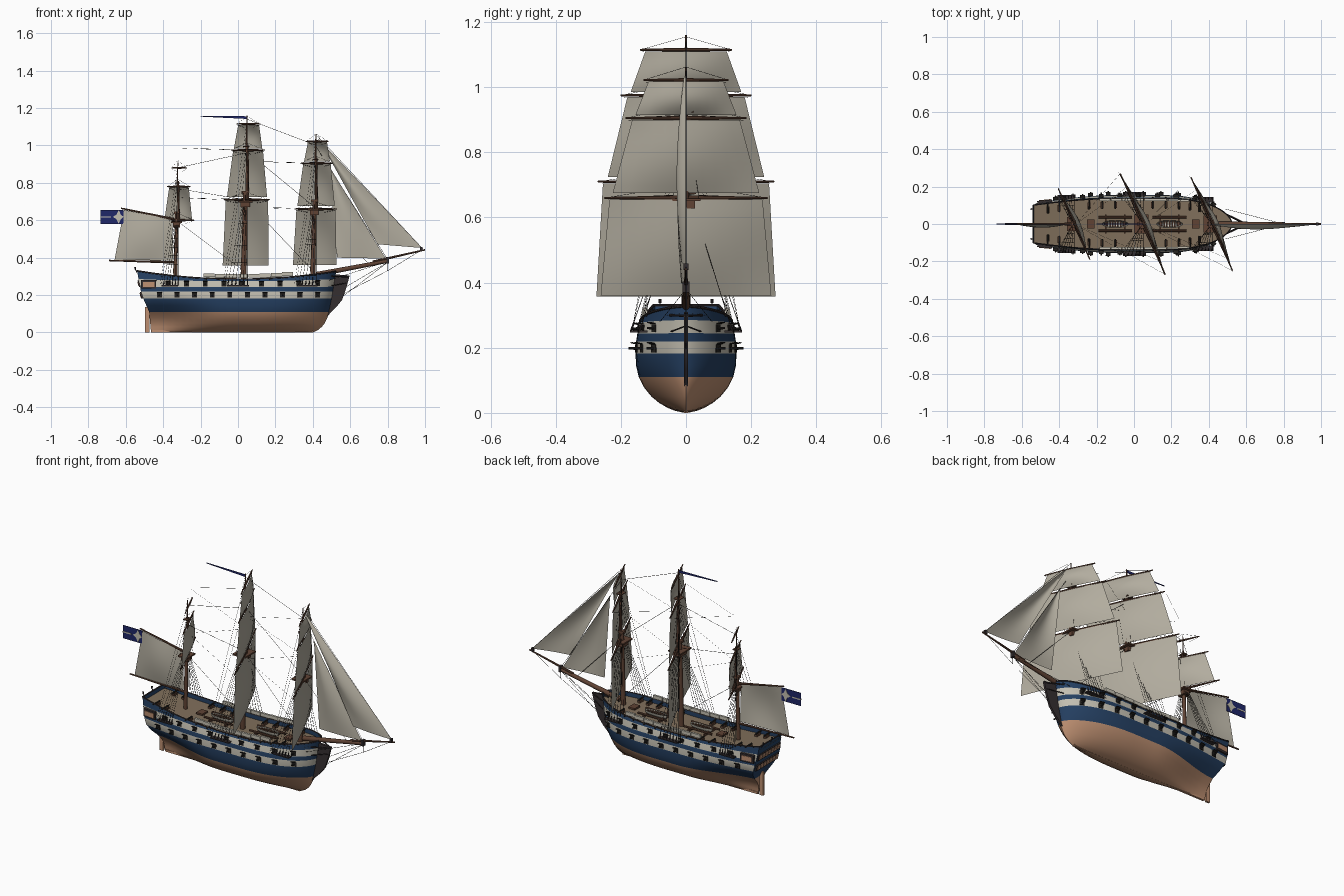
import bpy, bmesh, math
from mathutils import Vector as V, Matrix as M

if "Cube" in bpy.data.objects:
    bpy.data.objects.remove(bpy.data.objects["Cube"])

def mat(name, r, g, b):
    m = bpy.data.materials.new(name)
    m.diffuse_color = (r, g, b, 1)
    m.use_nodes = True
    m.node_tree.nodes["Principled BSDF"].inputs["Base Color"].default_value = m.diffuse_color
    return m

COPPER = mat("copper", .51, .275, .165)
BLUE = mat("hull blue", .018, .05, .12)
WHITE = mat("stripe white", .55, .52, .44)
SAIL = mat("sailcloth", .445, .415, .345)
DECK = mat("deck tan", .215, .158, .104)
WOOD = mat("mast brown", .115, .055, .034)
DARK = mat("black", .018, .016, .014)
BEAK = mat("dark timber", .036, .028, .03)
FLAG = mat("flag blue", .014, .02, .14)

class Part:
    """Collects simple shapes into one mesh object."""
    def __init__(self):
        self.bm = bmesh.new()
    def rod(self, p, q, r, r2=None, n=8):
        p, q = V(p), V(q)
        mx = M.Translation((p + q) / 2) @ (q - p).to_track_quat('Z', 'Y').to_matrix().to_4x4()
        bmesh.ops.create_cone(self.bm, cap_ends=True, segments=n, radius1=r,
                              radius2=r if r2 is None else r2, depth=(q - p).length, matrix=mx)
    def box(self, c, s, rz=0, rx=0, ry=0):
        mx = (M.Translation(c) @ M.Rotation(rz, 4, 'Z') @ M.Rotation(ry, 4, 'Y')
              @ M.Rotation(rx, 4, 'X') @ M.Diagonal((*s, 1)))
        bmesh.ops.create_cube(self.bm, size=1, matrix=mx)
    def plate(self, pts, half):
        """Outline in the x-z plane, extruded along y."""
        a = [self.bm.verts.new((x, -half, z)) for x, z in pts]
        b = [self.bm.verts.new((x, half, z)) for x, z in pts]
        self.bm.faces.new(a)
        self.bm.faces.new(b[::-1])
        for i in range(len(a)):
            self.bm.faces.new((a[i - 1], b[i - 1], b[i], a[i]))
    def grid(self, rows, close=False):
        vs = [[self.bm.verts.new(p) for p in r] for r in rows]
        n = len(vs[0])
        for j in range(len(vs) - 1):
            for i in range(n if close else n - 1):
                k = (i + 1) % n
                f = self.bm.faces.new((vs[j][i], vs[j][k], vs[j + 1][k], vs[j + 1][i]))
                f.material_index = j
    def done(self, name, *mats):
        bmesh.ops.recalc_face_normals(self.bm, faces=self.bm.faces)
        for f in self.bm.faces:
            f.material_index = f.material_index if len(mats) > 1 else 0
        me = bpy.data.meshes.new(name)
        self.bm.to_mesh(me)
        for m in mats:
            me.materials.append(m)
        me.shade_smooth()
        me.set_sharp_from_angle(angle=.6)
        ob = bpy.data.objects.new(name, me)
        bpy.context.collection.objects.link(ob)

def lerp(z, pts):
    for (a, u), (b, v) in zip(pts, pts[1:]):
        if z <= b:
            return u + (v - u) * max(0, (z - a) / (b - a))
    return pts[-1][1]

def smooth(t):
    t = min(1, max(0, t))
    return t * t * (3 - 2 * t)

# Hull shape: stern and bow profile, section and plan
def ends(z):
    return (lerp(z, [(0, -.465), (.11, -.475), (.2, -.515), (.33, -.54)]),
            lerp(z, [(0, .40), (.02, .44), (.06, .472), (.11, .487), (.2, .505), (.33, .525)]))

def breadth(t, z):
    b = .155 * math.sin(math.pi / 2 * min(1, z / .17) ** .6) - .02 * smooth((z - .19) / .16)
    w = smooth((z - .03) / .17)
    aft = w * (.74 + .26 * math.sin(math.pi / 2 * min(1, t / .4))) + (1 - w) * (.05 + .95 * smooth(t / .45))
    q = max(0, (t - .6) / .4)
    fore = w * max(0, 1 - q ** 3) ** .6 + (1 - w) * max(0, 1 - q ** 2.2) ** .8
    return max(.004, b) * aft * fore

def hull(t, z):
    a, b = ends(z)
    x = a + (b - a) * t
    drop = .045 * (1 - (x / .54) ** 2) * (max(0, z - .11) / .22) ** 6
    return V((x, breadth(t, z), z - drop))

def at_x(x, z):
    a, b = ends(z)
    return hull((x - a) / (b - a), z)

N = 36
T = [1 - (1 - i / N) ** 1.6 for i in range(N + 1)]
LEVELS = [0, .006, .015, .03, .05, .08, .11, .145, .183, .22, .245, .286, .305, .33]
flip = lambda p: V((p.x, -p.y, p.z))
h = Part()
h.grid([[hull(t, z) for t in T] + [flip(hull(t, z)) for t in T[-2::-1]] for z in LEVELS], True)
for f in h.bm.faces:  # colour bands by strake, stern stays blue
    j = f.material_index
    f.normal_update()
    transom = abs(f.normal.x) > .8 and f.calc_center_median().x < 0
    f.material_index = 0 if j < 6 else 2 if j in (8, 10) and not transom else 1
h.done("hull", COPPER, BLUE, WHITE)

k = Part()
k.box((-.03, 0, .006), (.86, .012, .012))
k.box((-.485, 0, .068), (.022, .012, .136))
k.done("keel_and_rudder", COPPER)

# Deck, rails and hammock nettings
d = Part()
top = [hull(t, .33) for t in T]
d.grid([[V((p.x * .995, s * breadth(t, .31), p.z - .022)) for t, p in zip(T, top)] for s in (1, -1)])
d.done("deck", DECK)
rail, inner, net = Part(), Part(), Part()
for s in (1, -1):
    pts = [V((p.x, s * p.y, p.z)) for p in top]
    for p, q in zip(pts, pts[1:]):
        rail.rod(p, q, .004, n=6)
    inner.grid([[V((p.x * .988, p.y * .95, p.z - dz)) for p in pts] for dz in (0, .024)])
    for i in range(8):
        p = at_x(-.155 + i * .06, .33)
        net.box((p.x, s * (p.y - .006), p.z + .017), (.058, .012, .02))
rail.rod(top[0], flip(top[0]), .004)
rail.done("rail", BEAK)
inner.done("bulwark_lining", BLUE)
net.done("hammock_nettings", WHITE)

# Gun ports, lids and guns on both sides, plus deck guns
port, gun, carriage = Part(), Part(), Part()
for z, xs in ((.2, [-.42 + .094 * i for i in range(10)]), (.264, [-.375 + .1 * i for i in range(9)])):
    for x in xs:
        p, q = at_x(x, z), at_x(x + .01, z)
        ang = math.atan2(q.y - p.y, .01)
        for s in (1, -1):
            port.box((x, s * p.y, p.z - .002), (.026, .005, .024), s * ang)
            port.box((x, s * (p.y + .008), p.z + .014), (.026, .016, .003), s * ang, s * .25)
            gun.rod((x, s * p.y, p.z - .002), (x, s * (p.y + .022), p.z - .001), .0045, .0035)
for x in [-.46, -.4, -.24, -.17, -.1, .1, .17, .24, .3, .35]:
    p = at_x(x, .33)
    for s in (1, -1):
        carriage.box((x, s * (p.y - .034), p.z - .016), (.016, .034, .012))
        gun.rod((x, s * (p.y - .055), p.z - .006), (x, s * (p.y + .008), p.z - .004), .005, .0035)
port.done("gun_ports", DARK)
gun.done("guns", DARK)
carriage.done("gun_carriages", WOOD)

# Stern windows, quarter galleries, lanterns
win, frame = Part(), Part()
for z in (.2, .262):
    frame.box((ends(z)[0], 0, z), (.012, .2, .036), ry=-.2)
    for i in range(-3, 4):
        win.box((ends(z)[0] - .005, i * .027, z), (.008, .019, .024), ry=-.2)
for s in (1, -1):
    p = at_x(-.475, .26)
    frame.box((-.477, s * p.y, .257), (.08, .022, .046), s * .1)
    win.box((-.477, s * (p.y + .009), .257), (.062, .01, .026), s * .1)
for y in (-.08, 0, .08):
    frame.rod((-.54, y, .32), (-.55, y, .34), .002)
    frame.rod((-.55, y, .337), (-.55, y, .35), .004, .005)
frame.done("stern_gallery", BEAK)
win.done("stern_windows", COPPER)

# Beakhead with head rails
b = Part()
b.plate([(.46, .06), (.49, .1), (.525, .135), (.557, .175), (.58, .24), (.597, .305), (.5, .312), (.46, .2)], .006)
for s in (1, -1):
    b.rod((.5, s * .05, .3), (.59, s * .006, .298), .0035)
    b.rod((.5, s * .045, .25), (.58, s * .006, .265), .0025)
b.done("beakhead", BEAK)

# Boats, hatches and spare spars on the waist
boat, fit = Part(), Part()
for cx in (-.1, .19):
    ring = [2 * math.pi * (i + .5) / 20 for i in range(20)]
    boat.grid([[V((cx + .07 * math.cos(u) * (.8 + .2 * math.cos(a)), .02 * math.sin(u) * math.cos(a),
                   .298 - .024 * math.sin(a))) for u in ring] for a in (0, .4, .8, 1.2, 1.5)], True)
    for i in range(-4, 5):
        fit.box((cx + i * .014, 0, .293), (.008, .036 - .0015 * i * i, .004))
    for s in (1, -1):
        fit.rod((cx - .09, s * .036, .285), (cx + .09, s * .036, .285), .006)
        fit.box((cx + s * .05, 0, .275), (.008, .1, .014))
boat.done("boats", WHITE)
fit.box((-.23, 0, .285), (.04, .05, .01))
fit.box((.33, 0, .29), (.04, .05, .01))
fit.done("deck_fittings", WOOD)

# Masts, yards, square sails and standing rigging
D, NRM = V((-.407, .914, 0)), V((.914, .407, 0))
mast, yard, tops, chan, rope, sail = (Part() for _ in range(6))

def sheet(a, b, c, e, belly, n=10):
    """Curved sail: a-b is the head, c-e the foot."""
    a, b, c, e = V(a), V(b), V(c), V(e)
    sail.grid([[a.lerp(b, i / n).lerp(c.lerp(e, i / n), j / n)
                + V(belly) * math.sin(math.pi * i / n) * math.sin(math.pi * (.08 + .84 * j / n))
                for i in range(n + 1)] for j in range(n + 1)])

line = lambda p, q, r=.0008: rope.rod(p, q, r, n=4)
# base x, lower top z, head z, scale, yards (z, half span), sails (z top, half, z foot, half)
MASTS = [
    (.40, .655, 1.06, .9, [(.66, .25), (.905, .185), (1.022, .13)],
     [(.655, .235, .36, .262), (.9, .165, .675, .225), (1.018, .115, .915, .155)]),
    (.03, .70, 1.16, 1, [(.71, .27), (.975, .2), (1.115, .14)],
     [(.705, .255, .357, .275), (.97, .18, .725, .24), (1.11, .125, .985, .17)]),
    (-.335, .59, .91, .75, [(.60, .19), (.78, .135), (.88, .09)],
     [(.775, .118, .605, .165)])]
for bx, zt, zh, sc, yards, sails in MASTS:
    at = lambda z: V((bx + .022 * (z - .3), 0, z))
    mast.rod(at(.2), at(zt + .05), .015 * sc, .012 * sc, 12)
    zm = yards[1][0]
    mast.rod(at(zt - .02) + V((.012, 0, 0)), at(zm + .03) + V((.004, 0, 0)), .010 * sc, .007 * sc)
    mast.rod(at(zm - .01), at(zh), .006 * sc, .003 * sc)
    tops.box(at(zt), (.08 * sc, .1 * sc, .008))
    tops.box(at(zt - .016), (.05 * sc, .06 * sc, .024))
    tops.box(at(zt + .05), (.04 * sc, .022, .012))
    tops.box(at(zm + .02), (.035 * sc, .05 * sc, .005))
    for z, hw in yards:
        c, L = at(z) + V((.008, 0, 0)), hw / .914
        for s in (1, -1):
            yard.rod(c, c + D * s * L, .0035 + .02 * hw, .003)
            line(c + D * s * L, at(z + .04), .0006)
            if z < zh - .1 and bx > 0:
                line(c + D * s * L, at(z - .02) + V((-.34, s * .01, .03)), .0005)
            line(c + D * s * L * .95 - V((0, 0, .006)), c + D * s * L * .4 - V((0, 0, .018)), .0006)
    for za, ha, zb, hb in sails:
        a, f = at(za) + V((.009, 0, 0)), at(zb) + V((.009, 0, 0))
        sheet(a - D * ha / .914, a + D * ha / .914, f - D * hb / .914, f + D * hb / .914, NRM * .03)
    for s in (1, -1):  # channels, shrouds with ratlines, backstays
        mid = at_x(bx - .03, .25)
        chan.box((bx - .03, s * (mid.y + .01), .25), (.12 * sc, .026, .006))
        feet = [V((bx - .085 * sc + i * .021 * sc, s * (mid.y + .02), .252)) for i in range(6)]
        heads = [at(zt - .01) + V(((i - 3) * .005, s * .02, 0)) for i in range(6)]
        for p, q in zip(feet, heads):
            line(p, q, .001)
            chan.rod(p, p.lerp(q, .06), .003, n=6)
        for j in range(4, 28, 2):
            line(feet[0].lerp(heads[0], j / 29), feet[-1].lerp(heads[-1], j / 29), .0005)
        for i in range(3):
            line(at(zt) + V(((i - 1) * .02, s * .045 * sc, 0)), at(zm + .02))
        line(V((bx - .1 * sc, s * (mid.y + .018), .25)), at(zm + .02), .0007)
        line(V((bx - .11 * sc, s * (mid.y + .018), .25)), at(zh - .03), .0007)

# Bowsprit and fore-and-aft stays
mast.rod((.42, 0, .31), (.8, 0, .382), .014, .010, 12)
mast.rod((.72, 0, .378), (1, 0, .442), .007, .004)
chan.box((.8, 0, .386), (.014, .022, .034))
chan.box((.98, 0, .448), (.014, .014, .02))
for p, q in [((.425, 0, 1.05), (.99, 0, .445)), ((.42, 0, .99), (.8, 0, .39)), ((.41, 0, .67), (.7, 0, .365)),
             ((.05, 0, 1.14), (.42, 0, 1.0)), ((.045, 0, .97), (.41, 0, .67)), ((.04, 0, .71), (.4, 0, .33)),
             ((-.325, 0, .88), (.045, 0, .96)), ((-.33, 0, .77), (.04, 0, .71)), ((-.33, 0, .6), (.03, 0, .33)),
             ((.8, 0, .375), (.53, 0, .17)), ((.8, 0, .375), (.57, 0, .24)), ((.98, 0, .44), (.8, 0, .33)),
             ((.8, 0, .33), (.55, 0, .2)), ((.8, 0, .39), (.8, 0, .33)),
             ((.8, 0, .38), (.49, .08, .28)), ((.8, 0, .38), (.49, -.08, .28))]:
    line(p, q, .001)

# Jibs and spanker with its boom and gaff
sheet((.432, 0, 1.035), (.434, 0, 1.03), (.745, -.015, .472), (.985, 0, .452), (-.012, -.025, 0))
sheet((.485, 0, .89), (.487, 0, .89), (.53, -.015, .4), (.79, 0, .395), (0, -.022, 0))
sheet((-.352, 0, .605), (-.61, .0, .655), (-.345, 0, .385), (-.66, 0, .388), (0, -.02, 0))
yard.rod((-.34, 0, .605), (-.625, 0, .664), .007, .004)
yard.rod((-.335, 0, .375), (-.69, 0, .385), .007, .004)
mast.done("masts_and_bowsprit", WOOD)
yard.done("yards", WOOD)
tops.done("mast_tops", WOOD)
chan.done("channels_and_caps", BEAK)
rope.done("rigging", DARK)
sail.done("sails", SAIL)

# Ensign and masthead pennant
fl = Part()
fl.plate([(-.735, .58), (-.612, .58), (-.612, .655), (-.735, .655)], .0015)
fl.plate([(-.2, 1.154), (-.2, 1.158), (.045, 1.156), (.045, 1.142)], .0015)
fl.done("flags", FLAG)
mk = Part()
mk.plate([(-.735, .614), (-.68, .614), (-.68, .621), (-.735, .621)], .003)
mk.plate([(-.67, .618), (-.65, .63), (-.638, .655), (-.626, .63), (-.612, .618),
          (-.626, .606), (-.638, .581), (-.65, .606)], .003)
mk.done("flag_markings", WHITE)
